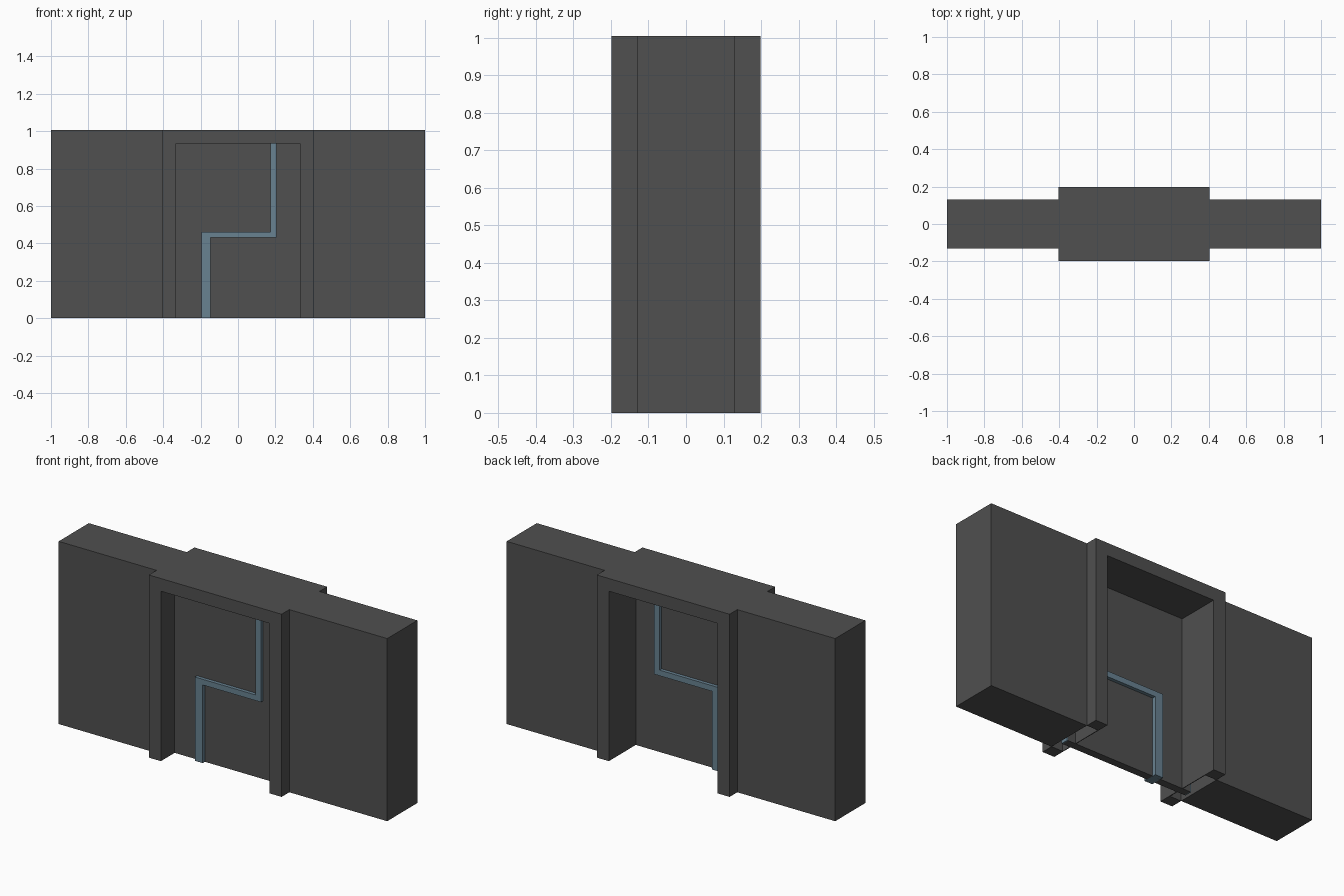
import bpy
import bmesh

cube = bpy.data.objects.get("Cube")
if cube:
    bpy.data.objects.remove(cube, do_unlink=True)


def material(name, rgb):
    mat = bpy.data.materials.new(name)
    mat.use_nodes = True
    mat.diffuse_color = (*rgb, 1)
    bsdf = next(n for n in mat.node_tree.nodes if n.type == 'BSDF_PRINCIPLED')
    bsdf.inputs["Base Color"].default_value = (*rgb, 1)
    return mat


GREY = material("dark grey", (0.08, 0.08, 0.08))
BLUE = material("steel blue", (0.138, 0.223, 0.285))


def prism(name, outline, y0, y1, mat):
    """Extrude an x-z outline along y from y0 to y1."""
    bm = bmesh.new()
    face = bm.faces.new([bm.verts.new((x, y0, z)) for x, z in outline])
    new = bmesh.ops.extrude_face_region(bm, geom=[face])["geom"]
    verts = [v for v in new if isinstance(v, bmesh.types.BMVert)]
    bmesh.ops.translate(bm, verts=verts, vec=(0, y1 - y0, 0))
    bmesh.ops.recalc_face_normals(bm, faces=bm.faces)
    mesh = bpy.data.meshes.new(name)
    bm.to_mesh(mesh)
    bm.free()
    mesh.materials.append(mat)
    obj = bpy.data.objects.new(name, mesh)
    bpy.context.collection.objects.link(obj)
    return obj


def box(name, x0, x1, y0, y1, z0, z1, mat):
    return prism(name, [(x0, z0), (x1, z0), (x1, z1), (x0, z1)], y0, y1, mat)


TOP, HEAD = 1.005, 0.935      # wall height, doorway height
OUT, IN = 0.404, 0.331        # frame outer and inner half widths
WALL, FRAME = 0.131, 0.198    # half depths

# Front and back door surrounds, joined over the doorway by the lintel
surround = [(-OUT, 0), (-IN, 0), (-IN, HEAD), (IN, HEAD),
            (IN, 0), (OUT, 0), (OUT, TOP), (-OUT, TOP)]
prism("front_surround", surround, -FRAME, -WALL, GREY)
prism("back_surround", surround, WALL, FRAME, GREY)
box("lintel", -OUT, OUT, -WALL, WALL, HEAD, TOP, GREY)

# Wall panels, thin jamb linings and door edge trims on both sides
for side, s in (("left", 1), ("right", -1)):
    box(side + "_wall", s * OUT, s * 1.0, -WALL, WALL, 0, TOP, GREY)
    box(side + "_jamb_lining", s * IN, s * (IN + 0.004), -WALL, WALL, 0, HEAD, GREY)
    box(side + "_door_edge", s * 0.38, s * 0.386, -0.078, -0.036, 0, HEAD, BLUE)

# Recessed door
box("door", -0.38, 0.38, -0.078, -0.036, 0, HEAD, GREY)

# Stepped seam standing proud of both door faces
seam = [(-0.195, 0), (-0.147, 0), (-0.147, 0.43), (0.207, 0.43),
        (0.207, HEAD), (0.174, HEAD), (0.174, 0.461), (-0.195, 0.461)]
prism("door_seam", seam, -0.097, -0.017, BLUE)
